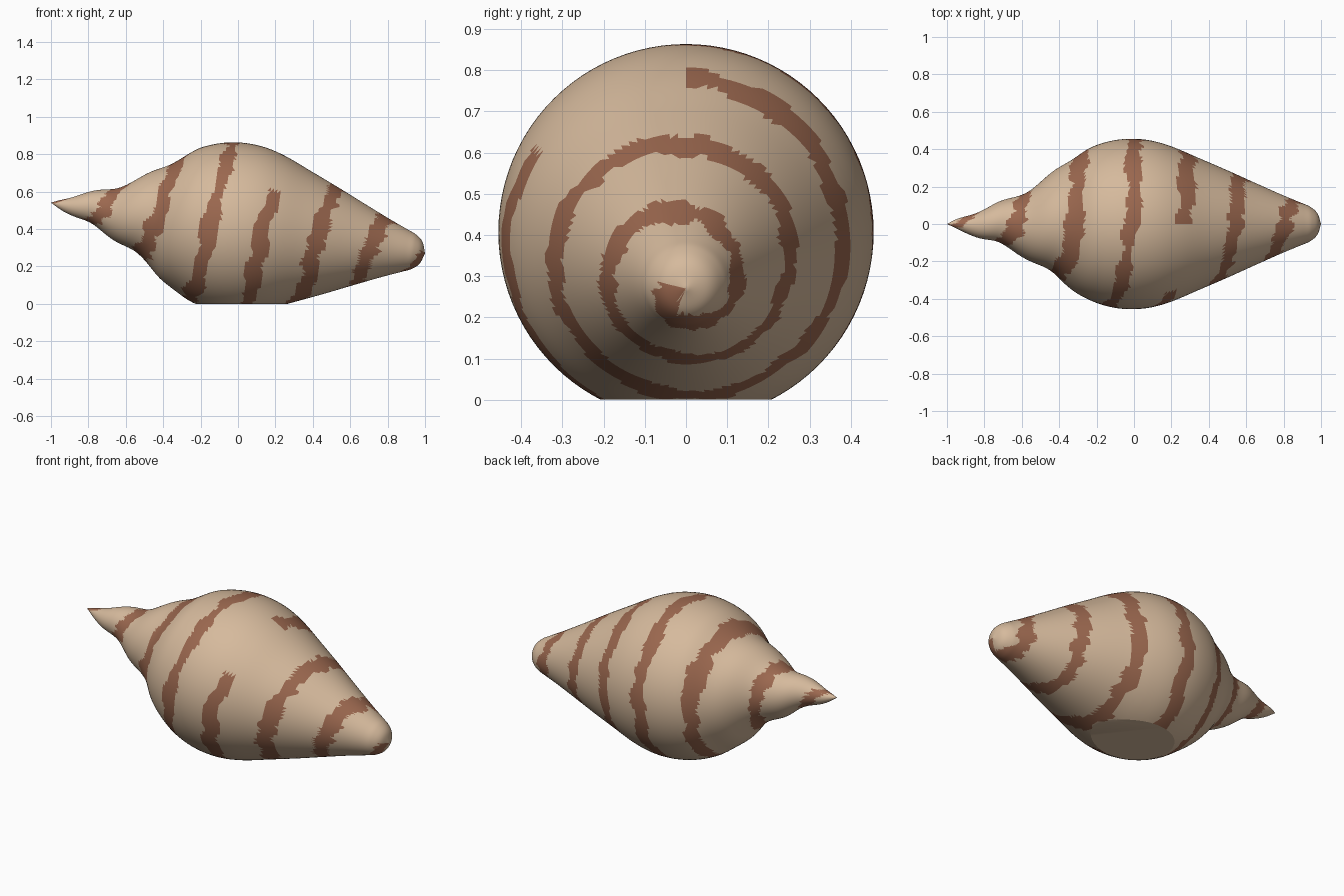
import bpy, bmesh, math, random
from mathutils import Vector

cube = bpy.data.objects.get("Cube")
if cube:
    bpy.data.objects.remove(cube)

random.seed(7)
SEGMENTS, STEPS = 96, 7
START, PITCH = -0.655, 0.29          # spiral position at the top, advance per turn
AXIS = Vector((0.991, 0, -0.134))
UP = Vector((0.134, 0, 0.991))
BACK = Vector((0, 1, 0))
CENTRE = Vector((0, 0, 0.405))

# Distance along the shell axis, radius
PROFILE = [(-1.009, 0), (-.95, .028), (-.85, .065), (-.75, .1), (-.65, .143),
           (-.55, .195), (-.45, .26), (-.35, .335), (-.25, .4), (-.15, .438),
           (-.04, .455), (.08, .448), (.2, .415), (.35, .352), (.5, .288),
           (.65, .221), (.8, .155), (.9, .114), (.95, .092), (.988, .058), (1.009, 0)]


def make_material(name, colour):
    mat = bpy.data.materials.new(name)
    mat.use_nodes = True
    mat.diffuse_color = (*colour, 1)
    mat.node_tree.nodes["Principled BSDF"].inputs["Base Color"].default_value = (*colour, 1)
    return mat


def smooth_profile(points, steps):
    """Catmull-Rom curve through the profile points."""
    pts = [Vector(p) for p in points]
    pts = [2 * pts[0] - pts[1]] + pts + [2 * pts[-1] - pts[-2]]
    curve = []
    for a, b, c, d in zip(pts, pts[1:], pts[2:], pts[3:]):
        for i in range(steps):
            t = i / steps
            curve.append(0.5 * (2 * b + (c - a) * t + (2 * a - 5 * b + 4 * c - d) * t * t
                                + (3 * b - a - 3 * c + d) * t ** 3))
    return curve[1:]


def whorl_radius(s, r, turn):
    """Swell each whorl of the spire between the spiral seams."""
    fade = max(0, min(1, (-0.22 - s) / 0.2)) * min(1, r / 0.1)
    return r - 0.011 * fade * math.cos(math.tau * ((s - START) / PITCH - turn))


# Ragged offsets for both edges of the stripe
TEETH = 44
ragged = [[random.uniform(-0.02, 0.022) for _ in range(TEETH * 8)] for _ in range(2)]


def is_stripe(point):
    p = point - CENTRE
    s = p.dot(AXIS)
    angle = math.atan2(p.dot(BACK), p.dot(UP)) / math.tau % 1
    turn = angle + round((s - START) / PITCH - angle)
    if not -1.3 < turn < 5.78 or 2.84 < turn < 3.0:
        return False
    offset = s - START - PITCH * turn
    place = (turn + 1.5) * TEETH
    i, f = int(place), place % 1
    edge = ragged[offset > 0]
    return abs(offset) < 0.039 + edge[i] * (1 - f) + edge[i + 1] * f


# Shell body: rings around the tilted axis
bm = bmesh.new()
rings = []
for s, r in smooth_profile(PROFILE, STEPS):
    ring = []
    for i in range(SEGMENTS):
        a = math.tau * i / SEGMENTS
        rad = whorl_radius(s, r, i / SEGMENTS)
        ring.append(bm.verts.new(CENTRE + AXIS * s + (UP * math.cos(a) + BACK * math.sin(a)) * rad))
    rings.append(ring)
for lo, hi in zip(rings, rings[1:]):
    for i in range(SEGMENTS):
        j = (i + 1) % SEGMENTS
        bm.faces.new((lo[i], lo[j], hi[j], hi[i]))

# Pointed spire and rounded nose
for ring, s in ((rings[0], PROFILE[0][0]), (rings[-1], PROFILE[-1][0])):
    tip = bm.verts.new(CENTRE + AXIS * s)
    for i in range(SEGMENTS):
        bm.faces.new((ring[i], ring[(i + 1) % SEGMENTS], tip))
bmesh.ops.triangulate(bm, faces=bm.faces[:])

# Spiral stripe
for face in bm.faces:
    face.material_index = int(is_stripe(face.calc_center_median()))

# Flat underside, fanned from its back edge, with one brown wedge
bmesh.ops.bisect_plane(bm, geom=bm.verts[:] + bm.edges[:] + bm.faces[:], dist=1e-5,
                       plane_co=(0, 0, 0), plane_no=(0, 0, -1), clear_outer=True)
rim = [e for e in bm.edges if e.is_boundary]
target = Vector((-0.03, 0.2, 0))
apex = min((v for e in rim for v in e.verts), key=lambda v: (v.co - target).length)
for edge in rim:
    if apex not in edge.verts:
        face = bm.faces.new((apex, *edge.verts))
        mid = (edge.verts[0].co + edge.verts[1].co) / 2
        face.material_index = int(0.28 < mid.x < 0.38 and mid.y < -0.02)
bmesh.ops.recalc_face_normals(bm, faces=bm.faces[:])

mesh = bpy.data.meshes.new("shell")
bm.to_mesh(mesh)
bm.free()
mesh.materials.append(make_material("cream", (0.67, 0.49, 0.335)))
mesh.materials.append(make_material("brown", (0.33, 0.138, 0.078)))
shell = bpy.data.objects.new("shell", mesh)
bpy.context.collection.objects.link(shell)
bpy.context.view_layer.objects.active = shell
shell.select_set(True)
bpy.ops.object.shade_smooth_by_angle(angle=math.radians(22))
